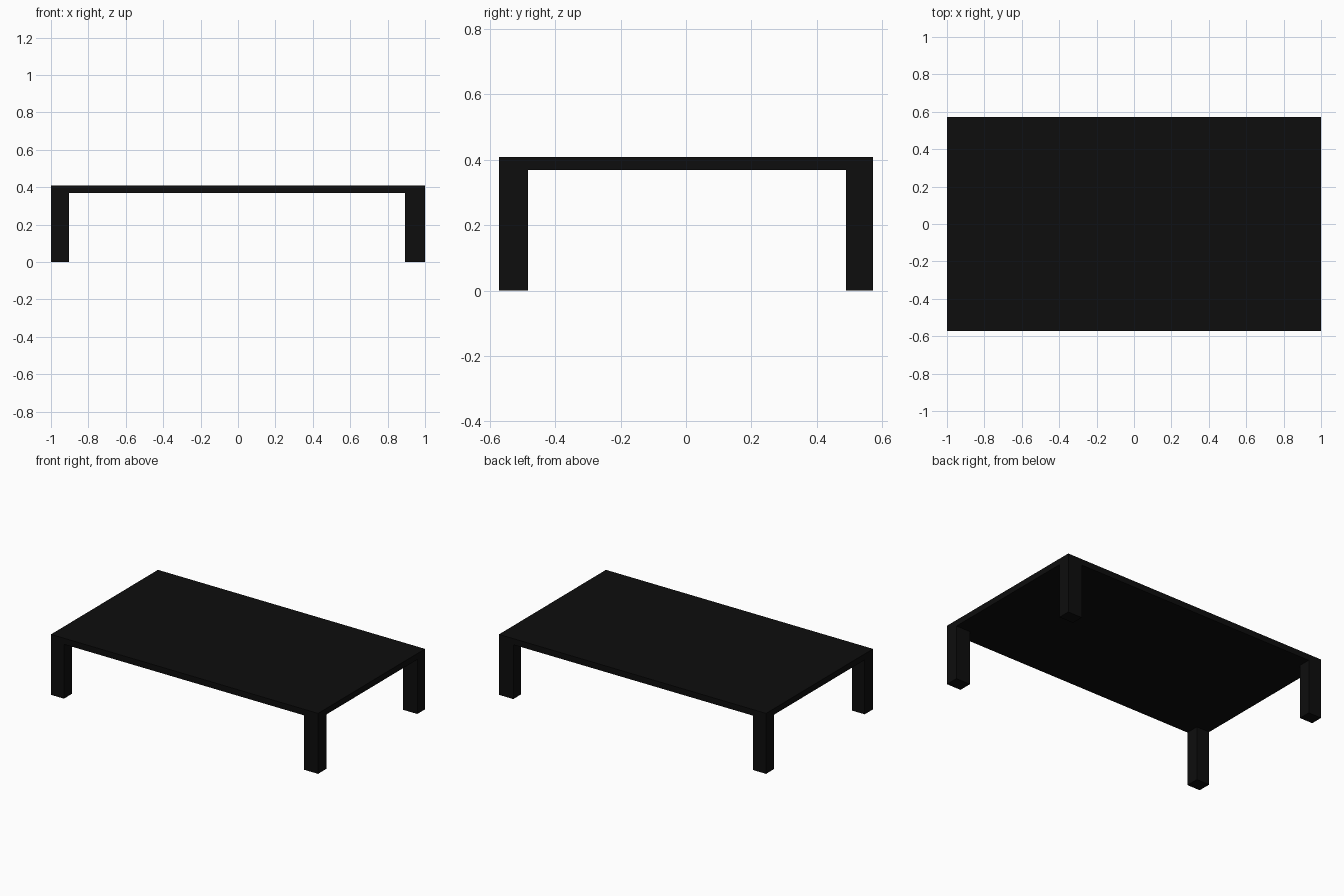
import bpy

if "Cube" in bpy.data.objects:
    bpy.data.objects.remove(bpy.data.objects["Cube"])

black = bpy.data.materials.new("black")
black.diffuse_color = (0.004, 0.004, 0.004, 1)
black.use_nodes = True
black.node_tree.nodes["Principled BSDF"].inputs["Base Color"].default_value = black.diffuse_color

HALF_X, HALF_Y, TOP, UNDER = 1.0, 0.572, 0.409, 0.368


def box(name, lo, hi):
    """Axis-aligned box between two opposite corners."""
    centre = [(a + b) / 2 for a, b in zip(lo, hi)]
    bpy.ops.mesh.primitive_cube_add(size=1, location=centre)
    ob = bpy.context.object
    ob.name = name
    ob.scale = [b - a for a, b in zip(lo, hi)]
    bpy.ops.object.transform_apply(location=False, rotation=False, scale=True)
    ob.data.materials.append(black)


# table top
box("table_top", (-HALF_X, -HALF_Y, UNDER), (HALF_X, HALF_Y, TOP))

# corner legs, flush with the top's edges (slightly different widths per side)
x_spans = {"left": (-HALF_X, -0.903), "right": (0.893, HALF_X)}
y_spans = {"front": (-HALF_Y, -0.483), "back": (0.489, HALF_Y)}
for y_name, (y0, y1) in y_spans.items():
    for x_name, (x0, x1) in x_spans.items():
        box(f"{y_name}_{x_name}_leg", (x0, y0, 0), (x1, y1, UNDER))
